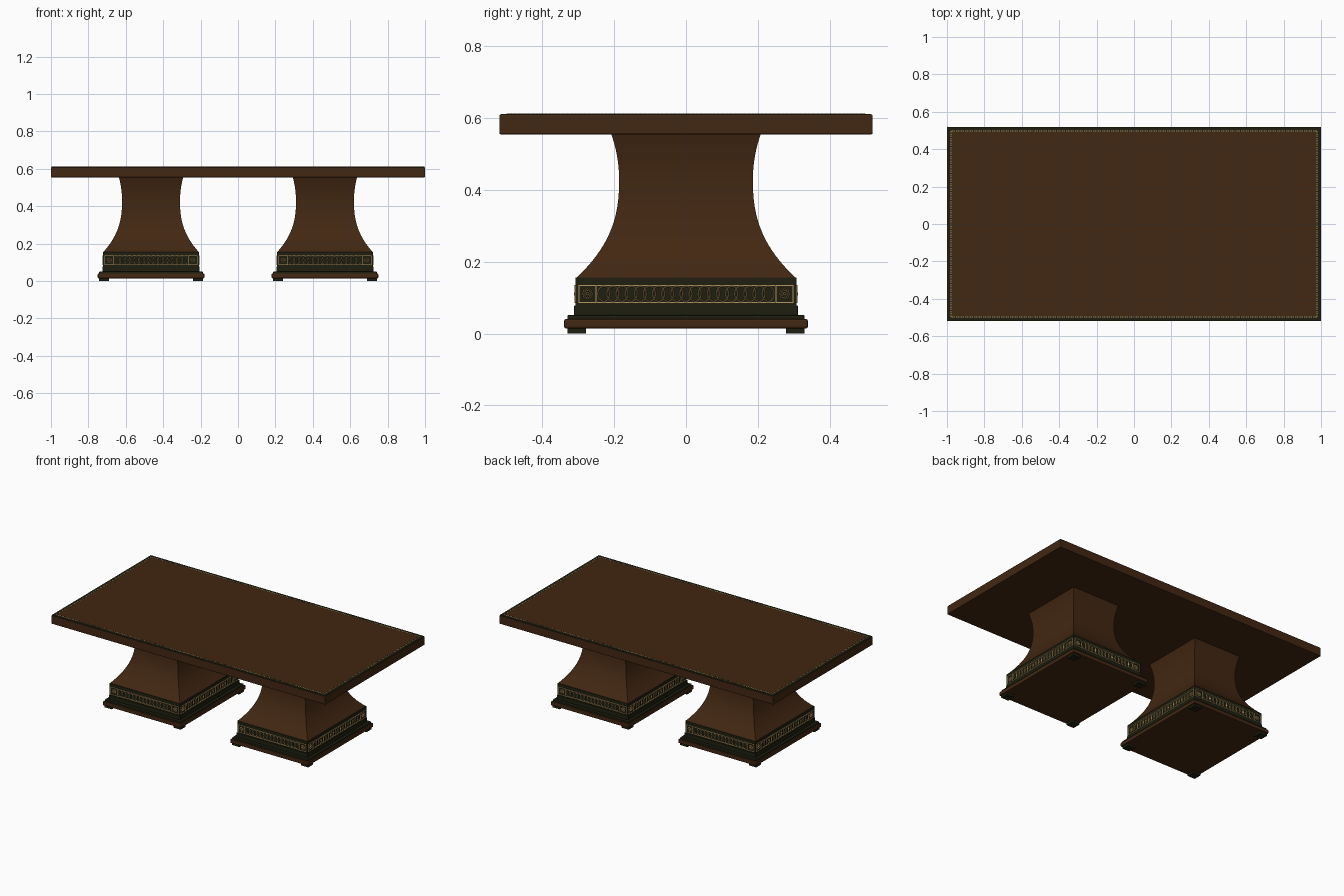
import bpy, bmesh, math
from mathutils import Matrix, Vector

if "Cube" in bpy.data.objects:
    bpy.data.objects.remove(bpy.data.objects["Cube"])


def material(name, rgb):
    m = bpy.data.materials.new(name)
    m.diffuse_color = (*rgb, 1)
    m.use_nodes = True
    m.node_tree.nodes["Principled BSDF"].inputs["Base Color"].default_value = m.diffuse_color
    return m


WOOD = material("dark_brown_wood", (0.054, 0.020, 0.006))
GREEN = material("blackish_green", (0.013, 0.014, 0.005))
GOLD = material("antique_gold", (0.48, 0.31, 0.12))


def finish(bm, name, mat, bevel=0, smooth=False):
    me = bpy.data.meshes.new(name)
    bmesh.ops.recalc_face_normals(bm, faces=bm.faces[:])
    bm.to_mesh(me)
    bm.free()
    ob = bpy.data.objects.new(name, me)
    bpy.context.collection.objects.link(ob)
    me.materials.append(mat)
    if bevel:
        mod = ob.modifiers.new("soft_edges", 'BEVEL')
        mod.width, mod.segments = bevel, 2
    if smooth:
        bpy.context.view_layer.objects.active = ob
        ob.select_set(True)
        bpy.ops.object.shade_smooth_by_angle(angle=math.radians(30))
        ob.select_set(False)
    return ob


def add_box(bm, centre, size, mat=Matrix()):
    m = mat @ Matrix.Translation(centre) @ Matrix.Diagonal((*size, 1))
    bmesh.ops.create_cube(bm, size=1, matrix=m)


def slab(name, cx, hx, hy, z0, z1, mat, bevel=0):
    bm = bmesh.new()
    add_box(bm, (cx, 0, (z0 + z1) / 2), (2 * hx, 2 * hy, z1 - z0))
    return finish(bm, name, mat, bevel)


def add_ring(bm, mat, u, v, ru, rv, w, height, n=20):
    """Raised ring lying on a face: outer foot, crest, inner foot."""
    loops = []
    for off, h in ((0, 0), (w / 2, height), (w, 0)):
        loops.append([bm.verts.new(mat @ Vector((
            u + (ru - off) * math.cos(2 * math.pi * i / n), -h,
            v + (rv - off) * math.sin(2 * math.pi * i / n)))) for i in range(n)])
    for a, b in zip(loops, loops[1:]):
        for i in range(n):
            j = (i + 1) % n
            bm.faces.new((a[i], a[j], b[j], b[i]))


# Table top: slab, dark border, centre panel, gold dashed inlay
slab("table_top", 0, 1.0, 0.519, 0.554, 0.608, WOOD, 0.003)
slab("top_border", 0, 0.997, 0.516, 0.607, 0.6108, GREEN)
slab("top_panel", 0, 0.974, 0.493, 0.607, 0.6114, WOOD)
bm = bmesh.new()
STEP = 0.012
for i in range(-81, 82):
    for s in (-1, 1):
        add_box(bm, (i * STEP, s * 0.497, 0.611), (0.008, 0.004, 0.001))
for i in range(-41, 42):
    for s in (-1, 1):
        add_box(bm, (s * 0.978, i * STEP, 0.611), (0.004, 0.008, 0.001))
finish(bm, "top_inlay", GOLD)

BX, BY = 0.256, 0.307       # half size of the decorated band


def column(cx):
    # Flared rectangular column, waist at z = 0.43
    bm = bmesh.new()
    z0, zw, z1, n = 0.155, 0.43, 0.555, 26
    prev = None
    for i in range(n + 1):
        z = z0 + (z1 - z0) * i / n
        if z < zw:
            k = ((zw - z) / (zw - z0)) ** 2.5
            hx, hy = 0.155 + 0.100 * k, 0.186 + 0.119 * k
        else:
            k = ((z - zw) / (z1 - zw)) ** 2
            hx, hy = 0.155 + 0.017 * k, 0.186 + 0.022 * k
        loop = [bm.verts.new((cx + a * hx, b * hy, z))
                for a, b in ((-1, -1), (1, -1), (1, 1), (-1, 1))]
        if prev:
            for j in range(4):
                m = (j + 1) % 4
                bm.faces.new((prev[j], prev[m], loop[m], loop[j]))
        else:
            bm.faces.new(loop[::-1])
        prev = loop
    bm.faces.new(prev)
    finish(bm, "column", WOOD, smooth=True)


def ornaments(cx):
    # Gold rings, rails and corner rosettes on all four sides of the band
    bm = bmesh.new()
    zc, rv = 0.110, 0.024
    for k in range(4):
        dist, half = (BY, BX) if k % 2 == 0 else (BX, BY)
        mat = (Matrix.Translation((cx, 0, 0)) @ Matrix.Rotation(k * math.pi / 2, 4, 'Z')
               @ Matrix.Translation((0, -dist, 0)))
        inner = half - 0.060
        count = round(2 * inner / 0.0265)
        ru = 0.0185
        for i in range(count):
            u = (-inner + ru) + (2 * inner - 2 * ru) * i / (count - 1)
            add_ring(bm, mat, u, zc, ru, rv - 0.001, 0.0035, 0.003)
        for s in (-1, 1):
            # rails above and below the rings
            add_box(bm, (0, -0.001, zc + s * rv), (2 * inner, 0.003, 0.0025), mat)
            # corner frame
            uc = s * (half - 0.033)
            for t in (-1, 1):
                add_box(bm, (uc, -0.0015, zc + t * rv), (0.050, 0.004, 0.003), mat)
                add_box(bm, (uc + t * rv, -0.0015, zc), (0.003, 0.004, 0.050), mat)
            # rosette
            add_ring(bm, mat, uc, zc, 0.006, 0.006, 0.0045, 0.004, 10)
            for p in range(8):
                a = p * math.pi / 4
                add_ring(bm, mat, uc + 0.0115 * math.cos(a), zc + 0.0115 * math.sin(a),
                         0.0045, 0.0045, 0.003, 0.003, 8)
    finish(bm, "band_ornaments", GOLD)


for cx in (-0.465, 0.465):
    column(cx)
    slab("ornament_band", cx, BX, BY, 0.062, 0.156, GREEN, 0.001)
    slab("band_lower_moulding", cx, BX + 0.004, BY + 0.004, 0.050, 0.078, GREEN, 0.002)
    slab("plinth_step", cx, 0.277, 0.330, 0.038, 0.051, GREEN, 0.003)
    slab("base_plate", cx, 0.285, 0.339, 0.014, 0.040, WOOD, 0.005)
    ornaments(cx)
    # Feet at the four corners
    bm = bmesh.new()
    for sx in (-1, 1):
        for sy in (-1, 1):
            add_box(bm, (cx + sx * 0.251, sy * 0.304, 0.0075), (0.054, 0.052, 0.015))
    finish(bm, "feet", GREEN)
